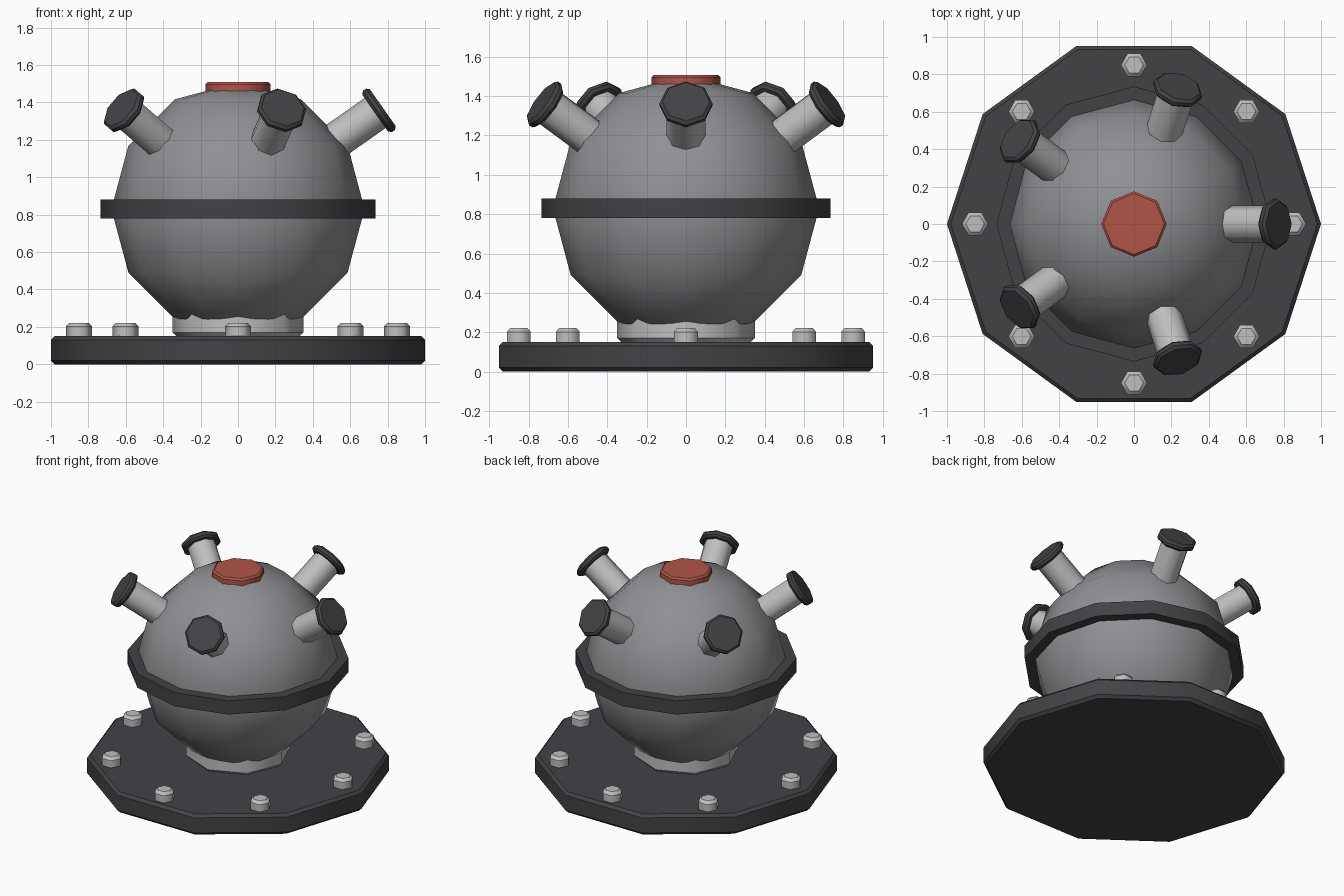
import bpy, bmesh, math
from mathutils import Matrix, Vector

if "Cube" in bpy.data.objects:
    bpy.data.objects.remove(bpy.data.objects["Cube"])


def material(name, rgb):
    m = bpy.data.materials.new(name)
    m.diffuse_color = (*rgb, 1)
    m.use_nodes = True
    m.node_tree.nodes["Principled BSDF"].inputs["Base Color"].default_value = m.diffuse_color
    return m


DARK = material("dark_iron", (0.055, 0.054, 0.061))
STEEL = material("grey_steel", (0.27, 0.28, 0.295))
LIGHT = material("light_metal", (0.52, 0.52, 0.52))
RED = material("red_paint", (0.44, 0.09, 0.065))


def finish(name, bm, mat, matrix):
    bmesh.ops.recalc_face_normals(bm, faces=bm.faces[:])
    mesh = bpy.data.meshes.new(name)
    bm.to_mesh(mesh)
    bm.free()
    mesh.materials.append(mat)
    ob = bpy.data.objects.new(name, mesh)
    ob.matrix_world = matrix
    bpy.context.collection.objects.link(ob)
    return ob


def prism(name, radius, z0, z1, sides, mat, bottom=0.0, top=0.0, matrix=Matrix()):
    """Closed prism with a corner on +x, chamfered ends, smooth walls and sharp rims."""
    profile = [(radius - bottom, z0)]
    if bottom:
        profile.append((radius, z0 + bottom))
    if top:
        profile.append((radius, z1 - top))
    profile.append((radius - top, z1))
    bm = bmesh.new()
    rings = []
    for r, z in profile:
        rings.append([bm.verts.new((r * math.cos(math.tau * i / sides),
                                    r * math.sin(math.tau * i / sides), z))
                      for i in range(sides)])
    bm.faces.new(rings[0])
    bm.faces.new(rings[-1])
    for a, b in zip(rings, rings[1:]):
        for i in range(sides):
            j = (i + 1) % sides
            bm.faces.new((a[i], a[j], b[j], b[i])).smooth = True
    for e in bm.edges:
        if abs(e.verts[0].co.z - e.verts[1].co.z) < 1e-6:
            e.smooth = False
    return finish(name, bm, mat, matrix)


# Base plate and neck
prism("base_plate", 1.0, 0.0, 0.15, 10, DARK, 0.02, 0.02)
prism("neck", 0.35, 0.15, 0.33, 8, LIGHT, 0.02)

# Ball body
CENTRE = Vector((0, 0, 0.83))
bm = bmesh.new()
bmesh.ops.create_uvsphere(bm, u_segments=12, v_segments=6, radius=0.677)
for f in bm.faces:
    f.smooth = True
finish("ball_body", bm, STEEL, Matrix.Translation(CENTRE))

# Waist band and top cap
prism("waist_band", 0.735, 0.78, 0.88, 12, DARK)
prism("top_cap", 0.175, 1.43, 1.508, 8, RED, 0, 0.012)

# Hexagonal bolts around the base
for k in range(8):
    a = math.tau * k / 8
    place = Matrix.Translation((0.85 * math.cos(a), 0.85 * math.sin(a), 0))
    prism(f"bolt_{k + 1}", 0.07, 0.145, 0.222, 6, LIGHT, 0, 0.02, place)

# Five tilted nozzles, each a tube with an end flange
for k in range(5):
    aim = (Matrix.Translation(CENTRE) @ Matrix.Rotation(math.tau * k / 5, 4, 'Z')
           @ Matrix.Rotation(math.radians(55), 4, 'Y'))
    prism(f"nozzle_tube_{k + 1}", 0.098, 0.5, 0.91, 8, LIGHT, matrix=aim)
    prism(f"nozzle_flange_{k + 1}", 0.135, 0.895, 0.945, 8, DARK, 0.015, 0.015, aim)
